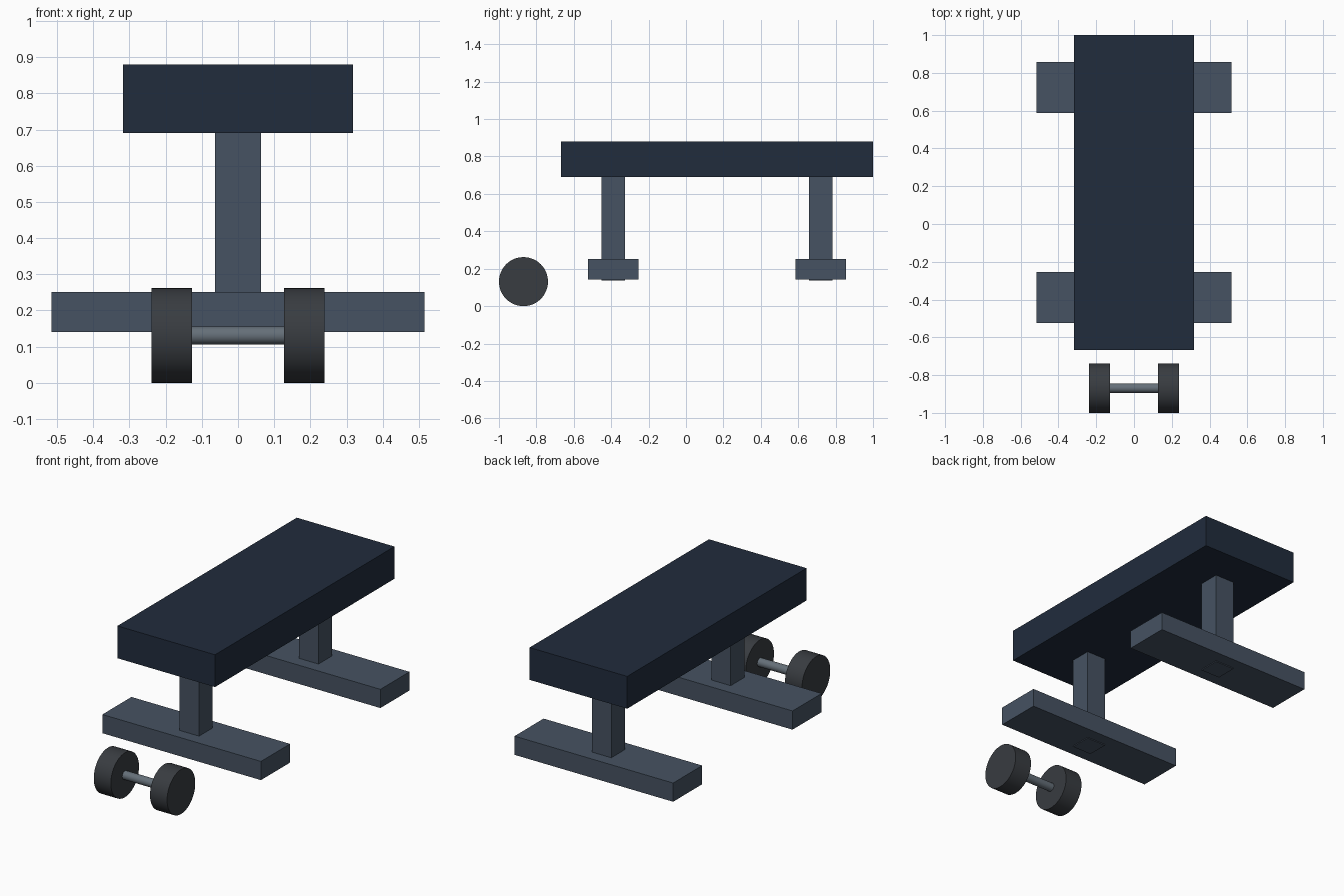
import bpy
from math import pi, radians

if "Cube" in bpy.data.objects:
    bpy.data.objects.remove(bpy.data.objects["Cube"])


def material(name, rgb):
    m = bpy.data.materials.new(name)
    m.diffuse_color = (*rgb, 1)
    m.use_nodes = True
    m.node_tree.nodes["Principled BSDF"].inputs["Base Color"].default_value = m.diffuse_color
    return m


PAD = material("pad_navy", (0.015, 0.025, 0.046))
FRAME = material("frame_slate", (0.061, 0.085, 0.122))
RUBBER = material("rubber", (0.040, 0.045, 0.052))
STEEL = material("steel", (0.13, 0.16, 0.19))


def box(name, centre, size, mat):
    bpy.ops.mesh.primitive_cube_add(size=1, location=centre)
    ob = bpy.context.object
    ob.name = name
    ob.scale = size
    bpy.ops.object.transform_apply(location=False, rotation=False, scale=True)
    ob.data.materials.append(mat)


def x_cylinder(name, centre, radius, length, mat):
    bpy.ops.mesh.primitive_cylinder_add(vertices=48, radius=radius, depth=length,
                                        location=centre, rotation=(0, pi / 2, 0))
    ob = bpy.context.object
    ob.name = name
    ob.data.materials.append(mat)
    bpy.ops.object.shade_smooth_by_angle(angle=radians(30))


# Bench pad
PAD_Y = 0.1665
box("bench_pad", (0, PAD_Y, 0.785), (0.635, 1.667, 0.19), PAD)

# Post and cross foot at each end; posts poke just below the feet
for end, side in (("front", -1), ("back", 1)):
    y = PAD_Y + side * 0.555
    box(end + "_post", (0, y, 0.4135), (0.126, 0.126, 0.555), FRAME)
    box(end + "_foot", (0, y, 0.196), (1.032, 0.27, 0.11), FRAME)

# Dumbbell on the floor in front
BELL_Y, BELL_R = -0.869, 0.131
x_cylinder("dumbbell_handle", (0, BELL_Y, BELL_R), 0.025, 0.30, STEEL)
for label, side in (("left", -1), ("right", 1)):
    x_cylinder("dumbbell_" + label + "_weight", (side * 0.183, BELL_Y, BELL_R),
               BELL_R, 0.111, RUBBER)
